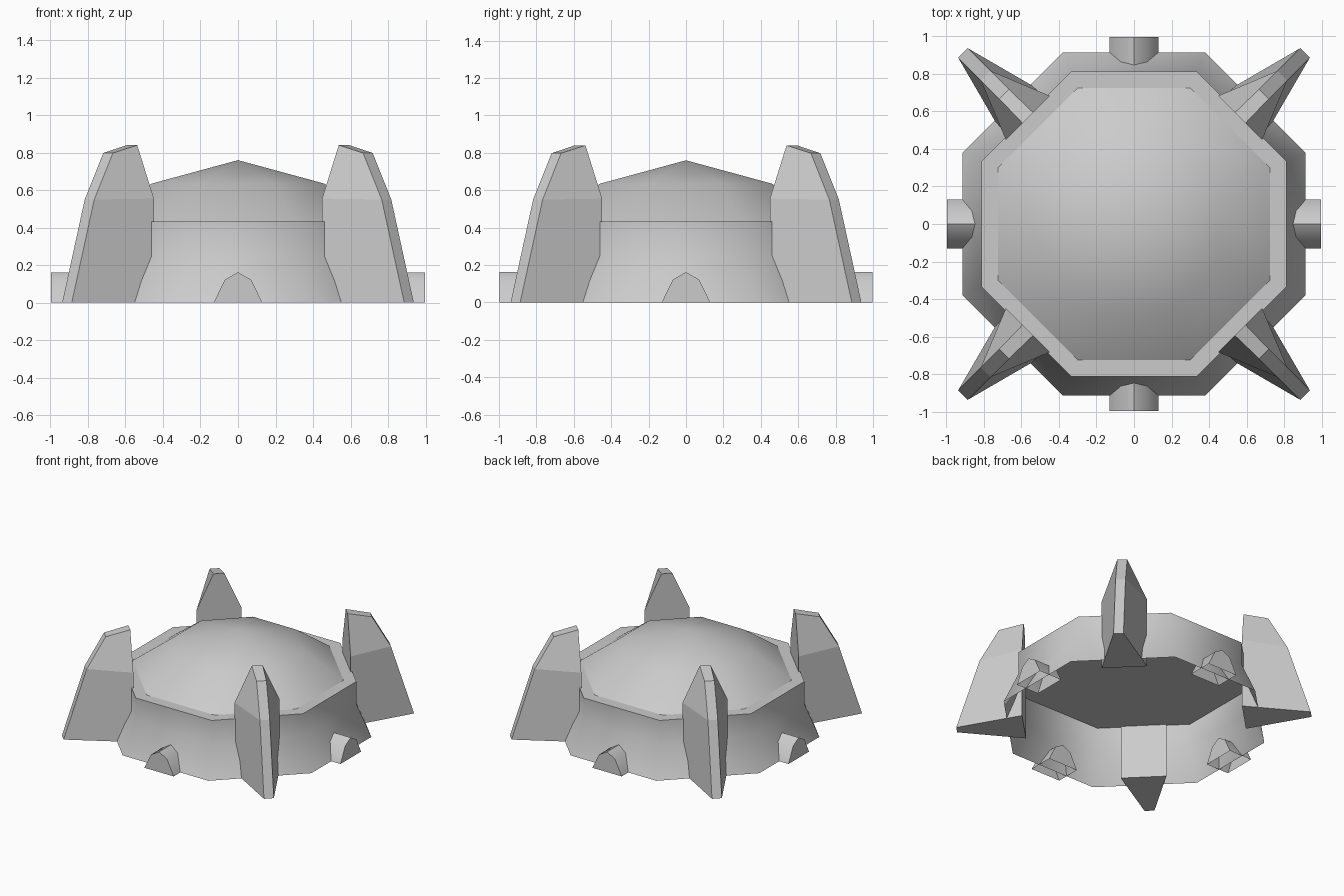
import bpy, bmesh, math
from mathutils import Matrix, Vector

if "Cube" in bpy.data.objects:
    bpy.data.objects.remove(bpy.data.objects["Cube"])

def finish(name, bm, smooth_angle=None, outward=True):
    if outward:
        bmesh.ops.recalc_face_normals(bm, faces=bm.faces[:])
    me = bpy.data.meshes.new(name)
    bm.to_mesh(me)
    bm.free()
    ob = bpy.data.objects.new(name, me)
    bpy.context.collection.objects.link(ob)
    if smooth_angle:
        bpy.ops.object.select_all(action='DESELECT')
        bpy.context.view_layer.objects.active = ob
        ob.select_set(True)
        bpy.ops.object.shade_smooth_by_angle(angle=math.radians(smooth_angle))
    return ob

def octagon_lathe(name, profile, cap_top):
    """Stack octagon rings given as (apothem, z); apothem 0 makes an apex."""
    bm = bmesh.new()
    rings = []
    for a, z in profile:
        if a == 0:
            rings.append([bm.verts.new((0, 0, z))] * 8)
            continue
        r = a / math.cos(math.pi / 8)
        rings.append([bm.verts.new((r * math.cos(math.pi / 8 + i * math.pi / 4),
                                    r * math.sin(math.pi / 8 + i * math.pi / 4), z))
                      for i in range(8)])
    for lo, hi in zip(rings, rings[1:]):
        for i in range(8):
            j = (i + 1) % 8
            if hi[0] is hi[1]:
                bm.faces.new((lo[i], lo[j], hi[i]))
            else:
                bm.faces.new((lo[i], lo[j], hi[j], hi[i]))
    if cap_top:
        bm.faces.new(rings[-1])
    return finish(name, bm, 50, outward=False)

# Flared octagonal wall, open below, with a flat top
octagon_lathe("base_wall", [(0.915, 0), (0.812, 0.25), (0.812, 0.432)], True)
# Faceted dome resting on the wall
octagon_lathe("dome", [(0.725, 0.432), (0.46, 0.635), (0, 0.76)], False)

# Tapered corner buttresses: (radius, half width, z)
FIN = [(0.80, 0.166, 0), (1.29, 0.036, 0),
       (0.80, 0.166, 0.555), (1.12, 0.036, 0.55),
       (0.80, 0.040, 0.84), (0.98, 0.036, 0.798)]
for k in range(4):
    bm = bmesh.new()
    R = Matrix.Rotation(math.radians(45 + 90 * k), 4, 'Z')
    L = [bm.verts.new(R @ Vector((r, s, z))) for r, s, z in FIN]
    M = [bm.verts.new(R @ Vector((r, -s, z))) for r, s, z in FIN]
    for side in (L, M):
        bm.faces.new([side[i] for i in (0, 1, 3, 2)])
        bm.faces.new([side[i] for i in (2, 3, 5, 4)])
    for i, j in ((0, 1), (1, 3), (3, 5), (5, 4), (4, 2), (2, 0)):
        bm.faces.new((L[i], L[j], M[j], M[i]))
    finish(f"corner_buttress_{k + 1}", bm)

# Small vaulted lugs in the middle of four sides, open below
LUG = [(-0.13, 0), (-0.07, 0.122), (0, 0.162), (0.07, 0.122), (0.13, 0)]
for k in range(4):
    bm = bmesh.new()
    R = Matrix.Rotation(math.radians(90 * k), 4, 'Z')
    outer = [bm.verts.new(R @ Vector((0.998, y, z))) for y, z in LUG]
    inner = [bm.verts.new(R @ Vector((0.80, y, z))) for y, z in LUG]
    bm.faces.new(outer)
    bm.faces.new(inner)
    for i in range(4):
        bm.faces.new((outer[i], outer[i + 1], inner[i + 1], inner[i]))
    finish(f"side_lug_{k + 1}", bm, 50)
